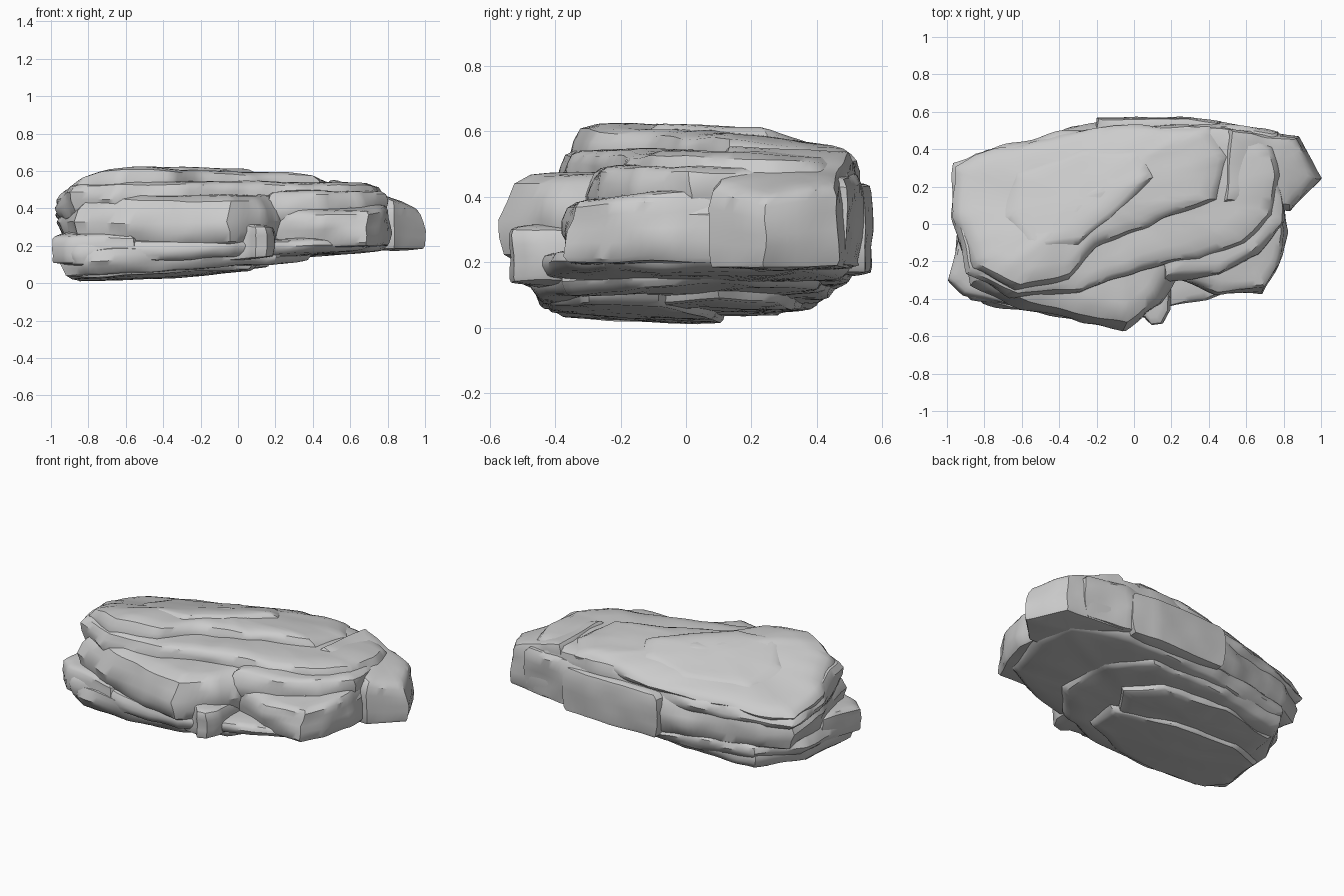
import bpy, bmesh, math
from mathutils import Vector, noise

if "Cube" in bpy.data.objects:
    bpy.data.objects.remove(bpy.data.objects["Cube"])


def resample(pts, step=0.035):
    # Walk the outline, keeping its corners
    out = []
    for i, p in enumerate(pts):
        a, b = Vector(p), Vector(pts[(i + 1) % len(pts)])
        n = max(1, round((b - a).length / step))
        out += [a.lerp(b, k / n) for k in range(n)]
    return out


def slab(name, pts, bottom, top, undercut=0.04, slope=0.08, rough=0.022, dome=0.012, under_roof=.03):
    """Rock layer: bottom and top are planes (z, dz/dx, dz/dy) at the origin."""
    ring = resample(pts)
    c = sum((Vector(p) for p in pts), Vector((0, 0))) / len(pts)
    # (inset, height fraction, doming) from the underside centre to the top centre
    prof = [(0.8, 0, -.9), (0.6, 0, -.8), (0.4, 0, -.6), (0.2, 0, -.3), (undercut + .03, 0, 0),
            (undercut, .07, 0), (undercut * .3, .3, 0), (0, .5, 0), (slope * .2, .72, 0),
            (slope * .6, .91, 0), (slope + .04, 1, 0), (0.25, 1, .5), (0.4, 1, .7),
            (0.55, 1, .8), (0.7, 1, .9), (0.85, 1, 1)]
    bm = bmesh.new()
    seed = Vector((len(name) * 1.7, pts[0][0] * 5, pts[0][1] * 5))

    def vert(xy, f, d):
        zb = bottom[0] + bottom[1] * xy.x + bottom[2] * xy.y
        zt = top[0] + top[1] * xy.x + top[2] * xy.y
        # the whole rock falls away towards its back left
        roof = .665 + .15 * xy.x - .27 * xy.y
        zt = max(min(zt, roof - under_roof), zb + .04)
        p = Vector((xy.x, xy.y, zb + (zt - zb) * f + d * dome))
        q = Vector((p.x * 3.5, p.y * 3.5, p.z * 9)) + seed
        r = noise.noise_vector(q) * rough + noise.noise_vector(q * 2.3) * rough * .45
        r.z *= 0.6
        return bm.verts.new(p + r)

    rows = [[vert(c + (p - c) * (1 - s), f, d) for p in ring] for s, f, d in prof]
    n = len(ring)
    for a, b in zip(rows, rows[1:]):
        for i in range(n):
            j = (i + 1) % n
            bm.faces.new((a[i], a[j], b[j], b[i]))
    for row, f, d in ((rows[0], 0, -1), (rows[-1], 1, 1)):
        mid = vert(c, f, d)
        for i in range(n):
            bm.faces.new((row[i], row[(i + 1) % n], mid))
    bmesh.ops.recalc_face_normals(bm, faces=bm.faces[:])
    me = bpy.data.meshes.new(name)
    bm.to_mesh(me)
    bm.free()
    ob = bpy.data.objects.new(name, me)
    bpy.context.collection.objects.link(ob)
    bpy.ops.object.select_all(action='DESELECT')
    ob.select_set(True)
    bpy.context.view_layer.objects.active = ob
    bpy.ops.object.shade_smooth_by_angle(angle=math.radians(35))


# Top plateau layers
slab("top_cap", [(-.73, .02), (-.68, .3), (-.25, .44), (.05, .42), (.14, .25), (-.1, .02),
     (-.3, -.14), (-.6, -.18)], (.42, .12, -.1), (.615, -.01, -.03), slope=.14, rough=.012,
     dome=.008, under_roof=0)
slab("top_slab", [(-.87, -.24), (-.63, -.36), (-.36, -.29), (-.2, -.14), (.15, .03), (.44, .12),
     (.5, .36), (.4, .51), (-.1, .53), (-.3, .5), (-.85, .36), (-.96, .3), (-.97, .02)],
     (.46, .08, -.05), (.59, -.01, -.07), slope=.12, under_roof=.015)
slab("upper_slab", [(-.9, -.27), (-.65, -.39), (-.3, -.37), (.02, -.25), (.35, -.19), (.6, -.1),
     (.76, .04), (.78, .26), (.74, .42), (.62, .51), (.3, .54), (-.25, .52), (-.85, .38),
     (-.97, .32), (-.98, .05)], (.36, .03, -.03), (.535, 0, -.03), slope=.07)

# Middle layers with the broad front face
slab("middle_slab", [(-.88, -.33), (-.6, -.45), (-.04, -.57), (.14, -.42), (.26, -.22),
     (.62, -.2), (.8, -.02), (.8, .3), (.74, .46), (.4, .53), (-.2, .54), (-.8, .4), (-.95, .3),
     (-.95, 0)], (.2, .02, 0), (.47, 0, .02), slope=.12)
slab("middle_right_slab", [(.15, -.31), (.45, -.27), (.66, -.16), (.8, .02), (.79, .26),
     (.5, .3), (.1, .1)], (.32, 0, 0), (.49, 0, 0), slope=.08)
slab("front_right_block", [(.18, -.28), (.43, -.37), (.7, -.37), (.77, -.22), (.82, -.03),
     (.8, .12), (.5, .2), (.25, .1)], (.2, 0, 0), (.4, .02, .08), slope=.1)
slab("front_notch_block", [(-.1, -.45), (.06, -.5), (.1, -.54), (.16, -.53), (.2, -.46),
     (.2, -.25), (-.05, -.25)], (.13, .05, 0), (.32, -.05, .03), slope=.08, rough=.014)

# Blocks sticking out at the right, back and left
slab("right_block", [(.45, .1), (.84, .07), (1.0, .24), (.88, .47), (.78, .48),
     (.5, .52)], (.185, 0, 0), (.72, -.34, 0), undercut=.02, slope=.1, rough=.014)
slab("back_right_block", [(.3, .2), (.7, .2), (.79, .35), (.77, .49), (.47, .54),
     (.25, .53)], (.19, 0, 0), (.46, 0, 0), slope=.1)
slab("back_block", [(-.24, .3), (.45, .3), (.47, .55), (.3, .57), (-.2, .57)],
     (.17, 0, 0), (.43, 0, 0), undercut=.04, slope=.07, rough=.01)
slab("left_block", [(-1, -.3), (-.92, -.38), (-.55, -.47), (-.4, -.2), (-.7, .1),
     (-.93, -.02)], (.11, 0, 0), (.27, 0, .05), slope=.07, rough=.014)

# Lower layers stepping down on the underside
slab("lower_slab", [(-.98, -.3), (-.88, -.4), (-.45, -.49), (-.04, -.54), (.15, -.45), (.4, -.4),
     (.7, -.26), (.8, .1), (.78, .35), (.45, .5), (-.2, .52), (-.75, .4), (-.93, .15)],
     (.135, .05, -.01), (.23, 0, 0), slope=.06)
slab("underside_slab", [(-.95, -.3), (-.8, -.42), (-.48, -.47), (-.05, -.46), (.2, -.38),
     (.4, -.15), (.4, .2), (.2, .42), (-.3, .46), (-.75, .38), (-.92, .1)],
     (.1, .07, .02), (.19, 0, 0), slope=.04)
slab("bottom_back_slab", [(-.86, -.05), (-.5, -.1), (.05, -.08), (.18, .1), (.02, .28),
     (-.4, .36), (-.78, .3)], (.075, .05, 0), (.17, 0, 0), slope=.04)
slab("bottom_slab", [(-.92, -.24), (-.84, -.36), (-.5, -.43), (-.22, -.42), (.08, -.3),
     (.1, -.08), (-.25, .08), (-.65, .13), (-.88, .05)],
     (.055, .055, -.05), (.15, 0, 0), slope=.04, rough=.014, dome=.005)
